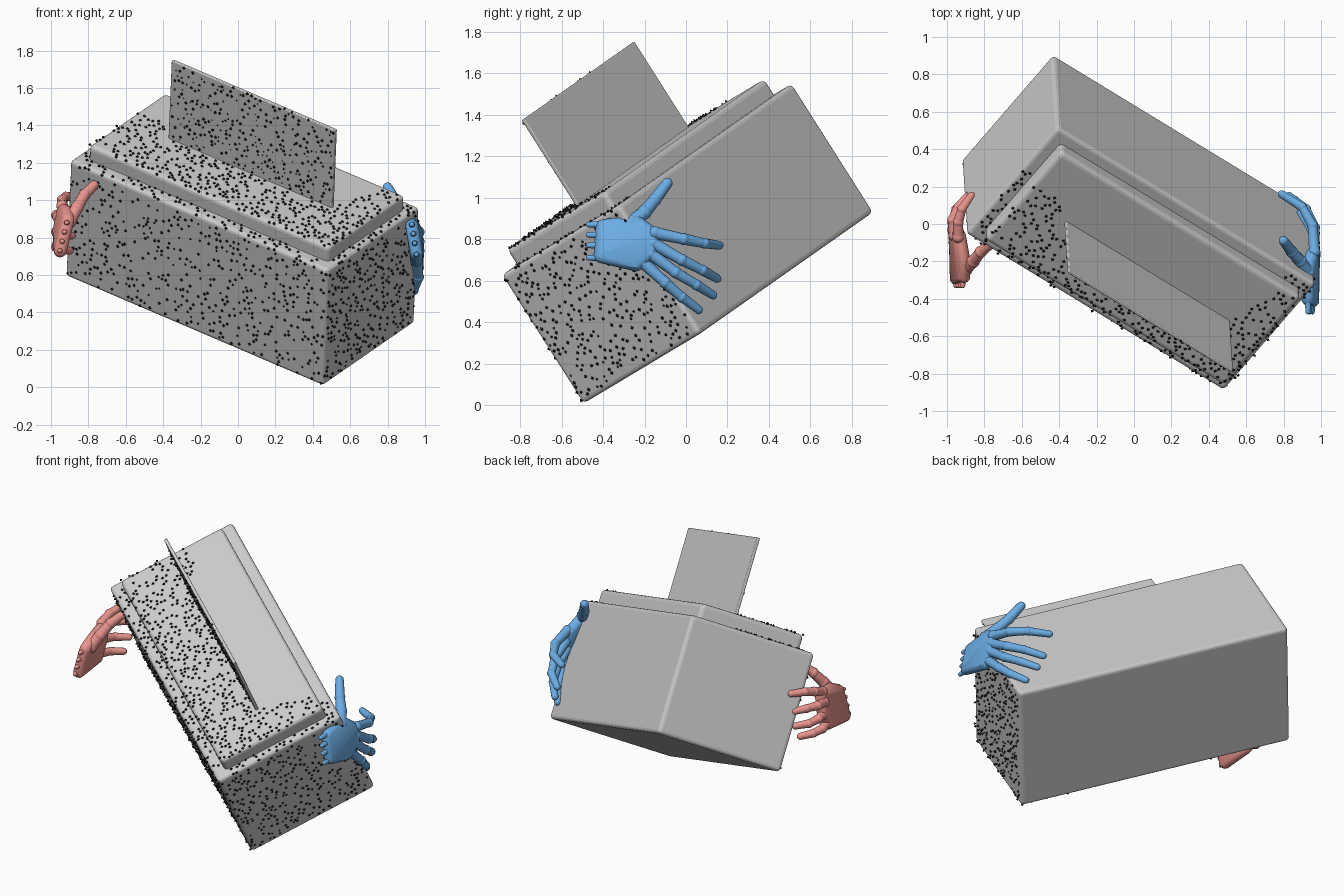
import bpy, bmesh, random
from mathutils import Vector, Matrix

if "Cube" in bpy.data.objects:
    bpy.data.objects.remove(bpy.data.objects["Cube"])

random.seed(4)

# Tilted frame of the box: local x runs along the length, y across, z up
ORIGIN = Vector((0.455, -0.50, 0.003))
ax = Vector((1.38, -0.84, -0.59)).normalized()
ay = Vector((0.48, 0.52, 0.31))
ay = (ay - ax * ay.dot(ax)).normalized()
az = ax.cross(ay)
FRAME = Matrix.Translation(ORIGIN) @ Matrix((ax, ay, az)).transposed().to_4x4()
L, W, H = 1.72, 0.825, 0.735
RIM, LID_H = 0.07, 0.09


def material(name, color):
    m = bpy.data.materials.new(name)
    m.diffuse_color = color
    m.use_nodes = True
    m.node_tree.nodes["Principled BSDF"].inputs["Base Color"].default_value = m.diffuse_color
    return m


BLUE = material("blue", (0.15, 0.42, 0.78, 1))
RED = material("red", (0.82, 0.30, 0.27, 1))
BLACK = material("black", (0.01, 0.01, 0.01, 1))


def finish(name, bm, mat=None, frame=None, smooth=True):
    me = bpy.data.meshes.new(name)
    bm.to_mesh(me)
    bm.free()
    ob = bpy.data.objects.new(name, me)
    bpy.context.collection.objects.link(ob)
    if frame:
        ob.matrix_world = frame
    if mat:
        me.materials.append(mat)
    if smooth:
        bpy.ops.object.select_all(action='DESELECT')
        ob.select_set(True)
        bpy.context.view_layer.objects.active = ob
        bpy.ops.object.shade_smooth_by_angle(angle=0.6)
    return ob


def slab(name, lo, hi, bevel):
    """Bevelled cuboid given by two corners in the tilted frame."""
    lo, hi = Vector(lo), Vector(hi)
    bm = bmesh.new()
    bmesh.ops.create_cube(bm, size=1, matrix=Matrix.Translation((lo + hi) / 2) @ Matrix.Diagonal((*(hi - lo), 1)))
    bmesh.ops.bevel(bm, geom=bm.edges[:], offset=bevel, segments=3, profile=0.5, affect='EDGES')
    return finish(name, bm, frame=FRAME, smooth=False)


# Box, raised lid and standing flap
slab("box_body", (-L, 0, 0), (0, W, H), 0.022)
slab("raised_lid", (RIM - L, RIM, H - 0.05), (-0.05, W - RIM, H + LID_H), 0.025)
FLAP_Y = 0.41
slab("flap", (-1.365, FLAP_Y - 0.01, H + 0.06), (-0.275, FLAP_Y + 0.01, H + 0.58), 0.005)


# Small surface markers scattered on the front, right end, lid and flap
def scatter(name, count, point, radius=0.0095):
    bm = bmesh.new()
    placed = []
    for _ in range(count * 2):
        p = point()
        if p is None or len(placed) >= count:
            continue
        p = Vector(p)
        if any((p - q).length_squared < 0.0004 for q in placed):
            continue
        placed.append(p)
        v = [bm.verts.new(p + s * radius * a) for a in (Vector((1, 0, 0)), Vector((0, 1, 0)), Vector((0, 0, 1))) for s in (1, -1)]
        for i in (0, 1):
            for j in (2, 3):
                for k in (4, 5):
                    tri = [v[i], v[j], v[k]]
                    bm.faces.new(tri if (i + j + k) % 2 == 0 else tri[::-1])
    bmesh.ops.recalc_face_normals(bm, faces=bm.faces[:])
    finish(name, bm, BLACK, FRAME, smooth=False)


R = random.uniform


def on_lid():
    x, y = R(0.01 - L, -0.01), R(0.01, W - 0.01)
    behind = y > FLAP_Y - 0.02
    if behind and x < -0.27 + 0.3 * (y - FLAP_Y) and not (x < -1.42 and y < FLAP_Y + 0.1):
        return None
    inside = RIM - L < x < -0.05 and RIM < y < W - RIM
    return x, y, H + (LID_H if inside else 0)


scatter("front_dots", 450, lambda: (R(0.01 - L, -0.01), R(-0.003, 0.003), R(0.015, H)))
scatter("right_end_dots", 300, lambda: (R(-0.003, 0.003), R(0.01, W - 0.01), R(0.015, H)))
scatter("lid_dots", 720, on_lid)
scatter("flap_dots", 300, lambda: (R(-1.36, -0.28), FLAP_Y - R(0.004, 0.014), H + R(0.1, 0.58)))


# Jointed hands
def capsule(bm, a, b, ra, rb):
    a, b = Vector(a), Vector(b)
    d = b - a
    rot = d.to_track_quat('Z', 'Y').to_matrix().to_4x4()
    bmesh.ops.create_cone(bm, cap_ends=True, segments=14, radius1=ra, radius2=rb, depth=d.length,
                          matrix=Matrix.Translation((a + b) / 2) @ rot)
    for p, r in ((a, ra * 1.08), (b, rb)):
        bmesh.ops.create_uvsphere(bm, u_segments=14, v_segments=8, radius=r, matrix=Matrix.Translation(p) @ rot)


def digit(name, pts, mat, r0=0.03, r1=0.022):
    bm = bmesh.new()
    n = len(pts) - 1
    for i in range(n):
        ra, rb = r0 + (r1 - r0) * i / n, r0 + (r1 - r0) * (i + 1) / n
        capsule(bm, pts[i], pts[i + 1], ra, rb * 0.95)
    finish(name, bm, mat)


def palm(name, pts, mat, r=0.036):
    bm = bmesh.new()
    for p in pts:
        bmesh.ops.create_icosphere(bm, subdivisions=2, radius=r, matrix=Matrix.Translation(p))
    hull = bmesh.ops.convex_hull(bm, input=bm.verts[:])
    junk = {g for g in hull["geom_interior"] + hull["geom_unused"] if isinstance(g, bmesh.types.BMVert)}
    bmesh.ops.delete(bm, geom=list(junk), context='VERTS')
    finish(name, bm, mat)


def hand(side, mat, palm_pts, fingers, thumb, wrist):
    palm(side + "_palm", palm_pts, mat)
    for label, pts in zip(("index", "middle", "ring", "little"), fingers):
        digit(f"{side}_{label}_finger", pts, mat)
    digit(side + "_thumb", thumb, mat, 0.036, 0.027)
    bm = bmesh.new()
    for p in wrist:   # short wrist prongs
        capsule(bm, p, Vector(p) + Vector((0, -0.06, 0)), 0.018, 0.013)
    finish(side + "_wrist_prongs", bm, mat)


hand("right_hand", BLUE,
     [(0.93, -0.40, 0.86), (0.955, -0.41, 0.72), (0.93, -0.24, 0.88), (0.955, -0.16, 0.82), (0.96, -0.17, 0.74), (0.955, -0.24, 0.68)],
     [[(0.965, -0.15, 0.83), (0.955, -0.01, 0.80), (0.90, 0.09, 0.78), (0.79, 0.16, 0.77)],
      [(0.965, -0.16, 0.78), (0.965, -0.02, 0.70), (0.92, 0.08, 0.65), (0.83, 0.15, 0.61)],
      [(0.965, -0.17, 0.73), (0.965, -0.05, 0.64), (0.93, 0.05, 0.58), (0.86, 0.13, 0.53)],
      [(0.955, -0.21, 0.69), (0.965, -0.10, 0.59), (0.94, -0.02, 0.52), (0.89, 0.06, 0.46)]],
     [(0.93, -0.26, 0.88), (0.89, -0.20, 0.93), (0.845, -0.15, 0.99), (0.80, -0.09, 1.07)],
     [(0.93 + 0.15 * (0.87 - z), -0.41, z) for z in (0.71, 0.77, 0.82, 0.87)])

hand("left_hand", RED,
     [(-0.91, -0.28, 0.89), (-0.95, -0.29, 0.73), (-0.91, -0.20, 0.93), (-0.935, -0.06, 0.95), (-0.955, -0.05, 0.85), (-0.955, -0.10, 0.75)],
     [[(-0.94, -0.07, 0.97), (-0.94, 0.01, 1.00), (-0.92, 0.08, 1.02), (-0.87, 0.15, 1.02)],
      [(-0.96, -0.06, 0.91), (-0.97, 0.02, 0.92), (-0.94, 0.09, 0.92), (-0.89, 0.15, 0.91)],
      [(-0.96, -0.07, 0.84), (-0.97, 0.01, 0.83), (-0.95, 0.08, 0.82), (-0.89, 0.14, 0.81)],
      [(-0.96, -0.10, 0.77), (-0.97, -0.03, 0.75), (-0.95, 0.04, 0.74), (-0.90, 0.10, 0.73)]],
     [(-0.90, -0.24, 0.89), (-0.86, -0.20, 0.96), (-0.82, -0.15, 1.03), (-0.77, -0.11, 1.08)],
     [(-0.915 - 0.25 * (0.88 - z), -0.27, z) for z in (0.73, 0.78, 0.83, 0.88)])
